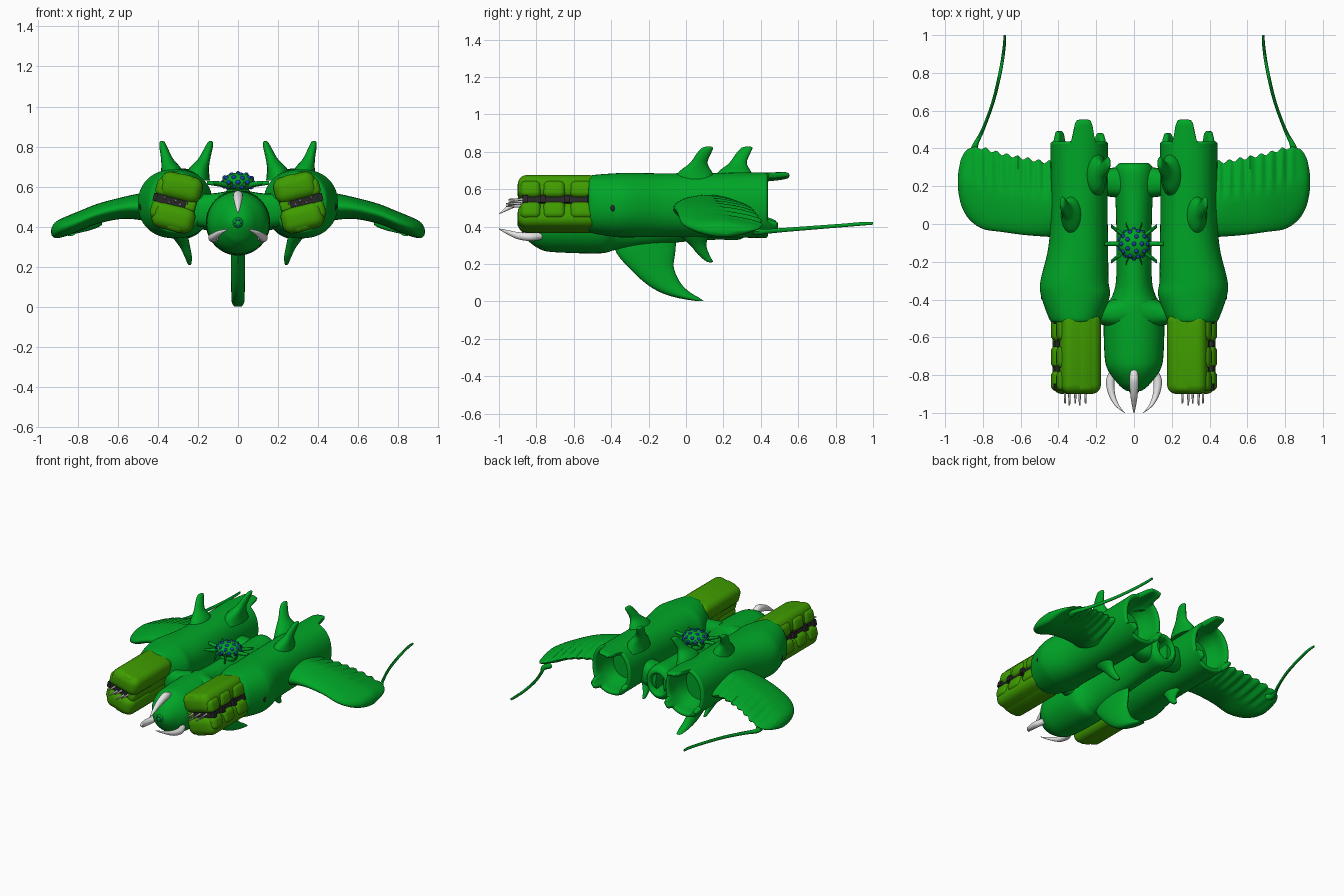
import bpy, bmesh, math
from mathutils import Matrix, Vector

if "Cube" in bpy.data.objects:
    bpy.data.objects.remove(bpy.data.objects["Cube"])


def material(name, rgb):
    m = bpy.data.materials.new(name)
    m.diffuse_color = (*rgb, 1)
    m.use_nodes = True
    m.node_tree.nodes["Principled BSDF"].inputs["Base Color"].default_value = m.diffuse_color
    return m


GREEN = material("body green", (0.0, 0.38, 0.02))
OLIVE = material("olive green", (0.05, 0.33, 0.0))
IVORY = material("ivory white", (0.8, 0.8, 0.8))
GREY = material("tooth grey", (0.5, 0.5, 0.5))
BLACK = material("gum black", (0.02, 0.02, 0.02))
BLUE = material("spot blue", (0.01, 0.06, 0.4))


def finish(name, bm, mat, mirror=False, angle=40):
    bmesh.ops.recalc_face_normals(bm, faces=bm.faces[:])
    me = bpy.data.meshes.new(name)
    bm.to_mesh(me)
    bm.free()
    me.materials.append(mat)
    me.shade_smooth()
    me.set_sharp_from_angle(angle=math.radians(angle))
    ob = bpy.data.objects.new(name, me)
    bpy.context.collection.objects.link(ob)
    if mirror:
        ob.modifiers.new("Mirror", 'MIRROR').use_mirror_merge = False
    return ob


def catmull(p0, p1, p2, p3, t):
    return [0.5 * (2*b + (c-a)*t + (2*a-5*b+4*c-d)*t*t + (3*b-a-3*c+d)*t**3)
            for a, b, c, d in zip(p0, p1, p2, p3)]


def loft(name, stations, axis, mat, mirror=False, n=24, steps=6, power=2.0, shape=None):
    """Smooth tube through (x, y, z, radius a, radius b) stations; rings lie across the axis."""
    s = [stations[0]] + stations + [stations[-1]]
    path = [catmull(*s[i:i+4], k / steps) for i in range(len(s) - 3) for k in range(steps)]
    path.append(stations[-1])
    ua, ub = {'x': (1, 2), 'y': (0, 2), 'z': (0, 1)}[axis]
    bm = bmesh.new()
    rings = []
    for st in path:
        ring = []
        for k in range(n):
            th = 2 * math.pi * k / n
            c, d = math.cos(th), math.sin(th)
            p = Vector(st[:3])
            p[ua] += max(st[3], 0.001) * math.copysign(abs(c) ** (2/power), c)
            p[ub] += max(st[4], 0.001) * math.copysign(abs(d) ** (2/power), d)
            if shape:
                p = shape(p, th, st)
            ring.append(bm.verts.new(p))
        rings.append(ring)
    for r, q in zip(rings, rings[1:]):
        for k in range(n):
            bm.faces.new((r[k], r[(k+1) % n], q[(k+1) % n], q[k]))
    bm.faces.new(rings[0])
    bm.faces.new(rings[-1])
    return finish(name, bm, mat, mirror)


def ball(name, center, radii, mat, mirror=False):
    bm = bmesh.new()
    bmesh.ops.create_uvsphere(bm, u_segments=24, v_segments=14, radius=1)
    bm.transform(Matrix.Translation(center) @ Matrix.Diagonal((*radii, 1)))
    return finish(name, bm, mat, mirror)


# jaws share one tilted frame: the outer side is raised
HEAD = Matrix.Translation((0.307, -0.685, 0.522)) @ Matrix.Rotation(math.radians(-14), 4, 'Y')


def head_box(name, center, size, mat, bevel=0.0):
    bm = bmesh.new()
    bmesh.ops.create_cube(bm, size=1)
    bm.transform(Matrix.Translation(center) @ Matrix.Diagonal((*size, 1)))
    if bevel:
        bmesh.ops.bevel(bm, geom=bm.edges[:], offset=bevel, segments=5, profile=0.5, affect='EDGES')
    bm.transform(HEAD)
    return finish(name, bm, mat, True)


# side hulls with hollow, lipped rear ends
LIPS = [(math.radians(99), 0.115, 0.36), (math.radians(-42), 0.055, 0.22), (math.radians(218), 0.045, 0.22)]


def rear_lips(p, th, st):
    w = min(max((p.y - 0.36) / 0.075, 0), 1)
    for a, length, width in LIPS:
        d = (th - a + math.pi) % (2 * math.pi) - math.pi
        p.y += w * length * math.exp(-(d / width) ** 8)
    return p


loft("side_hull", [
    (.31, -.52, .52, .12, .14), (.31, -.50, .52, .14, .155), (.31, -.38, .515, .182, .17),
    (.315, -.30, .515, .18, .172), (.295, -.12, .515, .158, .17), (.29, .10, .515, .15, .172),
    (.29, .38, .515, .152, .175), (.29, .43, .515, .15, .175), (.29, .43, .515, .125, .15),
    (.29, .36, .515, .115, .135), (.29, .28, .515, .09, .11)],
    'y', GREEN, True, n=96, power=2.2, shape=rear_lips)

# central body
loft("central_body", [
    (0, -.885, .42, .035, .03), (0, -.87, .42, .06, .06), (0, -.84, .42, .09, .10),
    (0, -.77, .42, .14, .145), (0, -.68, .42, .157, .158), (0, -.46, .42, .157, .163),
    (0, -.38, .425, .115, .15), (0, -.28, .43, .094, .14), (0, 0, .445, .094, .125),
    (0, .16, .45, .1, .12), (0, .28, .45, .105, .12), (0, .32, .45, .08, .095),
    (0, .31, .45, .06, .07), (0, .22, .45, .05, .06)], 'y', GREEN, n=40)
ball("nose_eye", (0, -.885, .42), (.026, .016, .026), GREEN)
for k in range(6):
    a = k * math.pi / 3
    ball("nose_spot", (.016*math.cos(a), -.897, .42 + .016*math.sin(a)), (.005, .004, .005), BLUE)

# bridges joining the body to the hulls, spindle shaped
loft("front_bridge", [(.04, -.46, .47, .09, .11), (.10, -.47, .475, .075, .095),
                      (.16, -.475, .48, .06, .085), (.24, -.47, .49, .05, .08)],
     'x', GREEN, True, power=2.4)
loft("rear_bridge", [(.03, .215, .45, .085, .085), (.09, .22, .455, .08, .085),
                     (.13, .22, .46, .075, .085), (.185, .22, .47, .06, .08)],
     'x', GREEN, True, power=2.6)

# keel fin
loft("keel_fin", [
    (0, -.22, .34, .036, .17), (0, -.215, .26, .036, .157), (0, -.185, .18, .035, .12),
    (0, -.125, .10, .034, .095), (0, -.06, .05, .033, .08), (0, .01, .02, .03, .06),
    (0, .075, .002, .018, .02)], 'z', GREEN, n=24)

# dorsal and belly fins
for name, x0, x1, y0 in (("outer_dorsal_fin", .325, .378, 0), ("inner_dorsal_fin", .205, .138, .21)):
    dx = x1 - x0
    loft(name, [
        (x0, .05 + y0, .63, .065, .12), (x0 + .15*dx, .05 + y0, .69, .05, .09),
        (x0 + .55*dx, .068 + y0, .74, .03, .047), (x0 + .85*dx, .095 + y0, .79, .021, .038),
        (x1, .115 + y0, .82, .014, .03), (x1, .122 + y0, .828, .005, .012)], 'z', GREEN, True, n=20)
loft("belly_fin", [
    (.30, .035, .40, .06, .11), (.29, .042, .355, .042, .08), (.265, .066, .30, .026, .043),
    (.248, .095, .25, .018, .03), (.242, .125, .215, .009, .018), (.241, .132, .209, .003, .006)],
    'z', GREEN, True, n=20)


# drooping wings, rippled along the thin trailing edge
def ribs(p, th, st):
    back = max(math.cos(th), 0)
    fade = min(max((0.88 - st[0]) / 0.08, 0), 1)
    wave = math.cos(st[0] * 2 * math.pi / 0.056)
    p.z = st[2] + (p.z - st[2]) * (1 - 0.45 * back)
    p.z += math.sin(th) * 0.009 * wave * back ** 0.5 * fade
    p.y += 0.009 * wave * back ** 4 * fade
    return p


loft("wing", [
    (.415, .13, .49, .20, .08), (.48, .132, .50, .198, .068), (.58, .145, .493, .203, .054),
    (.70, .165, .465, .207, .05), (.80, .187, .425, .213, .05), (.87, .212, .398, .19, .048),
    (.91, .222, .384, .135, .04), (.928, .222, .378, .065, .022), (.932, .222, .377, .02, .006)],
    'x', GREEN, True, n=40, steps=10, shape=ribs)

# trailing antennae
loft("antenna", [
    (.835, .36, .375, .026, .022), (.843, .41, .373, .017, .015), (.80, .50, .38, .010, .012),
    (.745, .65, .392, .009, .011), (.705, .82, .405, .009, .010), (.687, .94, .415, .008, .010),
    (.685, 1.0, .418, .006, .008)], 'y', GREEN, True, n=10)

# heads: upper and lower jaws around a narrow dark mouth
for s, tag in ((1, "upper"), (-1, "lower")):
    head_box(tag + "_jaw", (-.004, 0, s * .077), (.215, .43, .134), OLIVE, .05)
    head_box(tag + "_jaw_ridge", (-.02, 0, s * .107), (.1, .415, .077), OLIVE, .03)
    head_box(tag + "_jaw_cheek", (.065, .13, s * .058), (.105, .13, .092), OLIVE, .03)
    head_box(tag + "_jaw_panel", (.065, -.02, s * .058), (.105, .12, .092), OLIVE, .03)
    head_box(tag + "_jaw_lip", (.065, -.145, s * .058), (.105, .11, .092), OLIVE, .03)
head_box("jaw_root", (-.015, .10, 0), (.17, .25, .12), OLIVE, .02)
head_box("jaw_inner_side", (-.07, 0, 0), (.06, .39, .06), OLIVE, .02)
head_box("mouth", (.02, .01, 0), (.15, .40, .04), BLACK)
for y in (-.175, -.08, .05, .17):
    head_box("gum_plate", (.108, y, 0), (.022, .03, .04), BLACK)

# front teeth and the short tooth row between the jaws
for k in range(5):
    bm = bmesh.new()
    bmesh.ops.create_cone(bm, cap_ends=True, segments=10, radius1=.008, radius2=.004, depth=.08)
    bm.transform(HEAD @ Matrix.Translation((-.05 + .028*k, -.225 - .012*(k % 2), .008*(-1)**k))
                 @ Matrix.Rotation(math.pi/2, 4, 'X'))
    finish("front_tooth", bm, GREY, True)

# hull eyes
ball("hull_eye", (.481, -.39, .50), (.012, .014, .022), BLACK, True)

# claws around the nose
loft("upper_claw", [
    (0, -.76, .545, .014, .012), (0, -.82, .555, .025, .026), (0, -.90, .53, .02, .022),
    (0, -.96, .495, .011, .012), (0, -1.0, .468, .002, .002)], 'y', IVORY, n=16)
loft("side_claw", [
    (.105, -.77, .35, .02, .018), (.125, -.83, .345, .023, .022), (.118, -.90, .352, .018, .019),
    (.09, -.96, .372, .012, .011), (.05, -1.0, .388, .002, .002)], 'y', IVORY, True, n=16)

# spotted pod on radiating legs
POD = Vector((0, -.105, .622))
ball("pod", POD, (.081, .081, .048), GREEN)
ball("pod_base", (0, -.105, .57), (.06, .06, .04), GREEN)
bm = bmesh.new()
ico = bmesh.new()
bmesh.ops.create_icosphere(ico, subdivisions=2, radius=1)
for v in ico.verts:
    at = POD + Vector((v.co.x * .077, v.co.y * .077, v.co.z * .044))
    bmesh.ops.create_icosphere(bm, subdivisions=2, radius=.0125, matrix=Matrix.Translation(at))
ico.free()
finish("pod_spots", bm, BLUE)
for deg in (-38, 0, 38, 68, -68):
    a = math.radians(deg)
    end = .155 if abs(deg) < 60 else .11
    leg = [(r * math.cos(a), -.105 + r * math.sin(a), z, w, w)
           for r, z, w in ((.04, .60, .014), (.09, .612, .013), (end, .62 if end > .12 else .57, .01))]
    loft("pod_leg", leg, 'x', GREEN, True, n=10)
